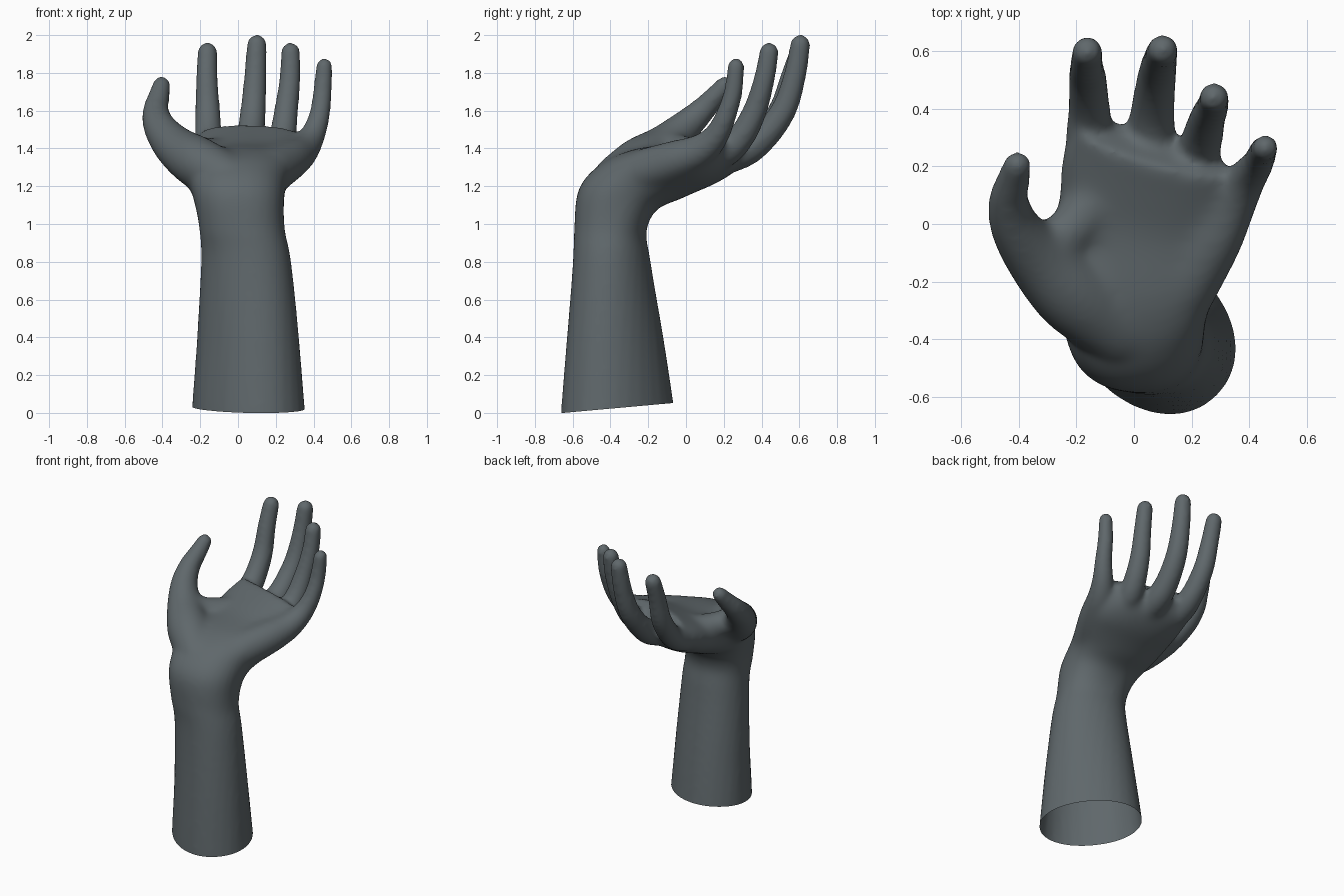
import bpy, bmesh, math
from mathutils import Vector, Matrix

if "Cube" in bpy.data.objects:
    bpy.data.objects.remove(bpy.data.objects["Cube"])

skin = bpy.data.materials.new("slate_grey")
skin.diffuse_color = (0.115, 0.137, 0.147, 1)
skin.use_nodes = True
skin.node_tree.nodes["Principled BSDF"].inputs["Base Color"].default_value = skin.diffuse_color
bm = bmesh.new()
N = 28


def loft(rings):
    """Closed tube through rings of points."""
    rows = [[bm.verts.new(p) for p in r] for r in rings]
    for a, b in zip(rows, rows[1:]):
        for i in range(N):
            j = (i + 1) % N
            bm.faces.new((a[i], a[j], b[j], b[i]))
    bm.faces.new(rows[0][::-1])
    bm.faces.new(rows[-1])


def spline(keys, steps=6):
    """Catmull-Rom through tuples of any length."""
    k = [keys[0]] + list(keys) + [keys[-1]]
    out = []
    for a, b, c, d in zip(k, k[1:], k[2:], k[3:]):
        for s in range(steps):
            t = s / steps
            out.append([0.5 * (2 * q + (r - p) * t + (2 * p - 5 * q + 4 * r - e) * t * t
                        + (3 * q - p - 3 * r + e) * t ** 3) for p, q, r, e in zip(a, b, c, d)])
    return out + [list(keys[-1])]


def body_ring(cx, cy, cz, hw, ht, tilt, yaw, power):
    m = Matrix.Rotation(math.radians(yaw), 3, 'Z') @ Matrix.Rotation(math.radians(-tilt), 3, 'X')
    pts = []
    for i in range(N):
        a = 2 * math.pi * i / N
        c, s = math.cos(a), math.sin(a)
        p = Vector((math.copysign(abs(c) ** (2 / power), c) * hw,
                    math.copysign(abs(s) ** (2 / power), s) * ht, 0))
        pts.append(m @ p + Vector((cx, cy, cz)))
    return pts


def finger(*keys):
    """Tapered round tube from base to tip; keys are x, y, z, radius."""
    path = spline(keys)
    pts = [Vector(p[:3]) for p in path]
    rings = []
    for i, p in enumerate(pts):
        d = pts[min(i + 1, len(pts) - 1)] - pts[max(i - 1, 0)]
        q = Vector((0, 0, 1)).rotation_difference(d)
        rings.append([p + q @ Vector((math.cos(t) * path[i][3], math.sin(t) * path[i][3], 0))
                      for t in (2 * math.pi * k / N for k in range(N))])
    loft(rings)
    for end in (0, -1):
        bmesh.ops.create_icosphere(bm, subdivisions=3, radius=path[end][3],
                                   matrix=Matrix.Translation(pts[end]))


# forearm, wrist and palm: x, y, z, half width, half thickness, tilt, yaw, squareness
loft([body_ring(*r) for r in spline([
    (0.06, -0.36, -0.10, 0.335, 0.26, 0, -45, 2.1),
    (0.055, -0.362, 0.03, 0.328, 0.255, 0, -45, 2.1),
    (0.053, -0.375, 0.40, 0.288, 0.227, 0, -38, 2.1),
    (0.043, -0.393, 0.80, 0.243, 0.197, 0, -22, 2.1),
    (0.022, -0.40, 0.97, 0.227, 0.190, 2, -8, 2.2),
    (0.005, -0.36, 1.13, 0.24, 0.215, 14, 0, 2.3),
    (0.00, -0.25, 1.22, 0.265, 0.226, 25, -3, 2.3),
    (0.02, -0.12, 1.28, 0.30, 0.205, 33, -6, 2.3),
    (0.05, 0.05, 1.325, 0.315, 0.155, 42, -10, 2.4),
    (0.06, 0.17, 1.385, 0.315, 0.128, 48, -14, 2.4),
    (0.065, 0.265, 1.46, 0.275, 0.092, 52, -17, 2.4)])])

# thumb
finger((-0.06, -0.36, 1.24, 0.13), (-0.21, -0.24, 1.325, 0.14), (-0.33, -0.12, 1.41, 0.115),
       (-0.412, -0.01, 1.51, 0.088), (-0.435, 0.08, 1.595, 0.07), (-0.42, 0.15, 1.67, 0.058),
       (-0.405, 0.205, 1.735, 0.048))
# web between thumb and index finger
finger((-0.33, -0.09, 1.42, 0.08), (-0.24, -0.04, 1.39, 0.085), (-0.15, 0.06, 1.37, 0.09))
# index finger
finger((-0.10, 0.02, 1.32, 0.11), (-0.15, 0.26, 1.38, 0.088), (-0.155, 0.39, 1.45, 0.074),
       (-0.16, 0.50, 1.60, 0.066), (-0.165, 0.555, 1.77, 0.058), (-0.162, 0.60, 1.91, 0.053))
# middle finger
finger((0.03, 0.02, 1.31, 0.10), (0.055, 0.27, 1.37, 0.088), (0.065, 0.40, 1.45, 0.076),
       (0.08, 0.515, 1.60, 0.068), (0.092, 0.575, 1.78, 0.06), (0.10, 0.605, 1.95, 0.054))
# ring finger
finger((0.14, 0.0, 1.32, 0.10), (0.205, 0.19, 1.375, 0.085), (0.235, 0.29, 1.46, 0.073),
       (0.255, 0.365, 1.60, 0.064), (0.275, 0.415, 1.77, 0.056), (0.278, 0.44, 1.91, 0.052))
# little finger
finger((0.17, -0.22, 1.28, 0.12), (0.265, -0.06, 1.335, 0.11), (0.335, 0.07, 1.385, 0.09),
       (0.39, 0.155, 1.46, 0.069), (0.43, 0.21, 1.57, 0.056), (0.447, 0.25, 1.70, 0.05),
       (0.457, 0.265, 1.835, 0.045))

mesh = bpy.data.meshes.new("hand_and_forearm")
bm.to_mesh(mesh)
bm.free()
hand = bpy.data.objects.new("hand_and_forearm", mesh)
bpy.context.collection.objects.link(hand)
bpy.context.view_layer.objects.active = hand
hand.select_set(True)

# blend all parts into one skin
rm = hand.modifiers.new("fuse", 'REMESH')
rm.mode = 'VOXEL'
rm.voxel_size = 0.014
bpy.ops.object.modifier_apply(modifier="fuse")

# soften everything a little and the palm a lot
palm = hand.vertex_groups.new(name="palm")
for v in hand.data.vertices:
    d = (v.co - Vector((0.0, -0.08, 1.37))).length
    palm.add([v.index], max(0.0, min(1.0, (0.42 - d) / 0.12)), 'REPLACE')
for name, count, group in (("soften", 14, ""), ("soften_palm", 45, "palm")):
    sm = hand.modifiers.new(name, 'SMOOTH')
    sm.factor = 0.5
    sm.iterations = count
    sm.vertex_group = group
    bpy.ops.object.modifier_apply(modifier=name)

# open, slightly slanted cut at the bottom of the forearm
bm = bmesh.new()
bm.from_mesh(hand.data)
bmesh.ops.bisect_plane(bm, geom=bm.verts[:] + bm.edges[:] + bm.faces[:],
                       plane_co=(0.05, -0.65, 0.0), plane_no=(0, -0.09, 1), clear_inner=True)
bm.to_mesh(hand.data)
bm.free()
hand.data.materials.clear()
hand.data.materials.append(skin)
for p in hand.data.polygons:
    p.material_index = 0
    p.use_smooth = True
